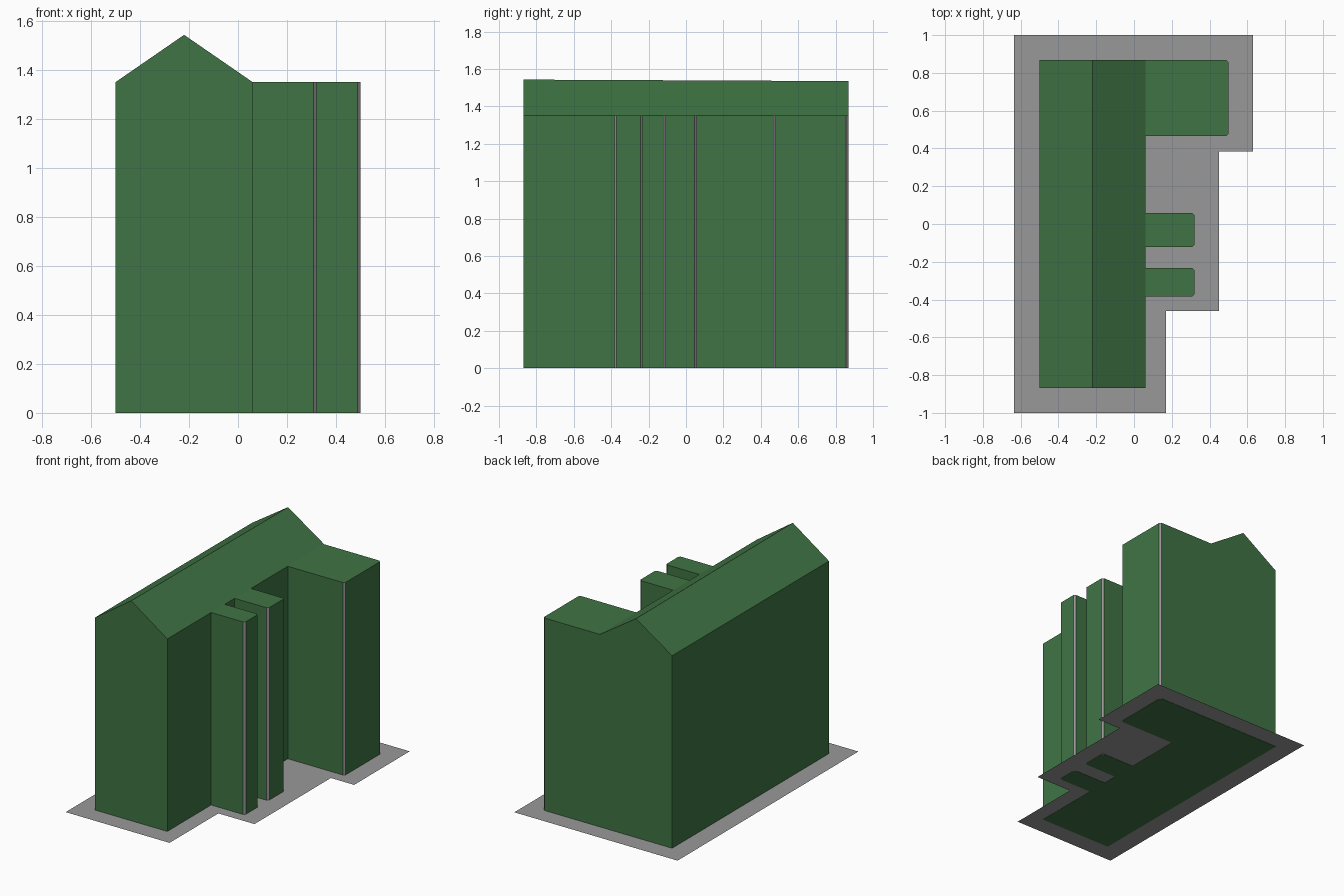
import bpy, bmesh

if "Cube" in bpy.data.objects:
    bpy.data.objects.remove(bpy.data.objects["Cube"])

EAVE, X0, X1, Y = 1.35, -0.5, 0.06, 0.868
RIDGE_X, RIDGE_FRONT, RIDGE_BACK = -0.22, 1.543, 1.535
CHAMFER = 0.012


def material(name, rgb):
    m = bpy.data.materials.new(name)
    m.diffuse_color = (*rgb, 1)
    m.use_nodes = True
    m.node_tree.nodes["Principled BSDF"].inputs["Base Color"].default_value = m.diffuse_color
    return m


green = material("green", (0.050, 0.175, 0.058))
grey = material("ground grey", (0.318, 0.318, 0.318))
trim = material("corner grey", (0.33, 0.29, 0.33))


def finish(name, bm, mats):
    bmesh.ops.remove_doubles(bm, verts=bm.verts, dist=1e-5)
    bmesh.ops.recalc_face_normals(bm, faces=bm.faces)
    mesh = bpy.data.meshes.new(name)
    bm.to_mesh(mesh)
    bm.free()
    for m in mats:
        mesh.materials.append(m)
    ob = bpy.data.objects.new(name, mesh)
    bpy.context.collection.objects.link(ob)


def face(bm, pts):
    return bm.faces.new([bm.verts.new(p) for p in pts])


def wing(y0, y1, x, back_is_flush=False):
    """Outline of a wing growing from the hall wall, outer corners cut."""
    c = CHAMFER
    pts = [(X1, y0), (x - c, y0), (x, y0 + c), (x, y1 - c), (x - c, y1), (X1, y1)]
    return pts


wings = [wing(-0.383, -0.232, 0.32), wing(-0.123, 0.058, 0.32), wing(0.465, Y, 0.5)]

# Building walls follow one continuous footprint
footprint = [(X0, -Y), (X1, -Y)] + [p for w in wings for p in w] + [(X0, Y)]
bm = bmesh.new()
face(bm, [(x, y, 0) for x, y in reversed(footprint)])
for (ax, ay), (bx, by) in zip(footprint, footprint[1:] + footprint[:1]):
    f = face(bm, [(ax, ay, 0), (bx, by, 0), (bx, by, EAVE), (ax, ay, EAVE)])
    # Narrow cut corners are grey
    f.material_index = int(abs(bx - ax) < 0.02 and abs(by - ay) < 0.02)

# Flat wing roofs
for w in wings:
    face(bm, [(x, y, EAVE) for x, y in w])

# Gabled hall roof with gable ends
front, back = (RIDGE_X, -Y, RIDGE_FRONT), (RIDGE_X, Y, RIDGE_BACK)
for x in (X0, X1):
    face(bm, [(x, -Y, EAVE), (x, Y, EAVE), back, front])
for y, apex in ((-Y, front), (Y, back)):
    face(bm, [(X0, y, EAVE), (X1, y, EAVE), apex])
finish("building", bm, [green, trim])

# Thin ground sheet, stepped around the wings
bm = bmesh.new()
plot = [(-0.635, -1), (0.17, -1), (0.17, -0.46), (0.45, -0.46),
        (0.45, 0.385), (0.63, 0.385), (0.63, 1), (-0.635, 1)]
face(bm, [(x, y, 0.002) for x, y in plot])
finish("ground_sheet", bm, [grey])
